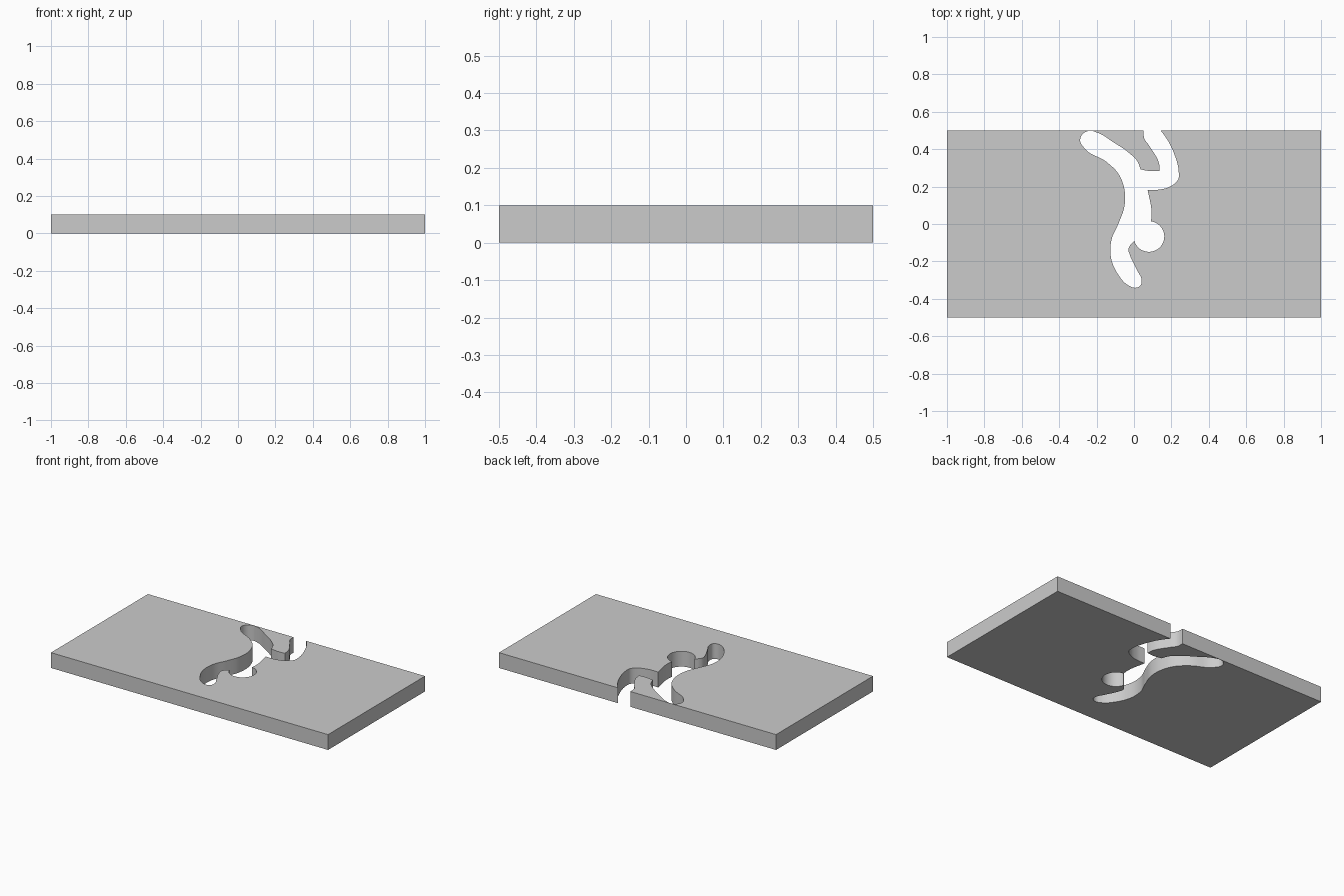
import bpy, bmesh, math
from mathutils import Vector, geometry

if "Cube" in bpy.data.objects:
    bpy.data.objects.remove(bpy.data.objects["Cube"])

HEIGHT = 0.1

def smooth(points, steps=6):
    """Rounded path through the points, as Bezier pieces."""
    p = [Vector((x, y, 0)) for x, y in points]
    out = [p[0]]
    for i in range(len(p) - 1):
        a, b = p[i], p[i + 1]
        length = (b - a).length

        def tangent(j):
            if j == 0 or j == len(p) - 1:
                return (b - a).normalized()
            u, v = p[j] - p[j - 1], p[j + 1] - p[j]
            return (u.normalized() * v.length + v.normalized() * u.length).normalized()

        h1 = a + tangent(i) * length * 0.35
        h2 = b - tangent(i + 1) * length * 0.35
        out += geometry.interpolate_bezier(a, h1, h2, b, steps + 1)[1:]
    return out

def arc(cx, cy, r, start, end, steps=28):
    return [Vector((cx + r * math.cos(math.radians(start + (end - start) * i / steps)),
                    cy + r * math.sin(math.radians(start + (end - start) * i / steps)), 0))
            for i in range(steps + 1)]

# Notch: inner side of the bent limb, opening on the back edge
limb_inner = smooth([(0.052, 0.5), (0.054, 0.46), (0.08, 0.42), (0.135, 0.318), (0.138, 0.285)])
hip = smooth([(0.138, 0.285), (0.085, 0.283), (0.035, 0.292)])

# Long left side: straight limb, back and lower limb
left_side = smooth([
    (0.035, 0.292), (0.018, 0.335), (-0.024, 0.378), (-0.11, 0.437), (-0.195, 0.488),
    (-0.238, 0.498), (-0.275, 0.481), (-0.288, 0.447), (-0.265, 0.405),
    (-0.147, 0.332), (-0.083, 0.268), (-0.051, 0.185), (-0.051, 0.095),
    (-0.083, 0.003), (-0.12, -0.083), (-0.125, -0.168), (-0.088, -0.265),
    (-0.027, -0.33), (0.005, -0.341), (0.035, -0.328), (0.04, -0.297),
    (0.018, -0.25), (-0.022, -0.165), (-0.03, -0.135), (-0.02, -0.113), (0.003, -0.09)])

# Round pocket, then the right side and outer side of the bent limb
pocket = arc(0.08, -0.067, 0.082, 197, 442)
right_side = smooth([(0.0914, 0.0142), (0.094, 0.06), (0.073, 0.183)])
limb_outer = smooth([(0.073, 0.183), (0.136, 0.184), (0.198, 0.203), (0.237, 0.24),
                     (0.239, 0.28), (0.217, 0.37), (0.158, 0.48), (0.142, 0.5)])

corners = [Vector(c) for c in ((1, 0.5, 0), (1, -0.5, 0), (-1, -0.5, 0), (-1, 0.5, 0))]
outline = []
for part in (limb_inner, hip, left_side, pocket, right_side, limb_outer, corners):
    for v in part:
        if not outline or (v - outline[-1]).length > 0.002:
            outline.append(v)

# Slab extruded from the single outline
bm = bmesh.new()
face = bm.faces.new([bm.verts.new(v) for v in outline])
grown = bmesh.ops.extrude_face_region(bm, geom=[face], use_keep_orig=True)
bmesh.ops.translate(bm, vec=(0, 0, HEIGHT),
                    verts=[g for g in grown["geom"] if isinstance(g, bmesh.types.BMVert)])
caps = [f for f in bm.faces if len(f.verts) > 4]
bmesh.ops.triangulate(bm, faces=caps, ngon_method='BEAUTY')
bmesh.ops.recalc_face_normals(bm, faces=bm.faces)
mesh = bpy.data.meshes.new("slab")
bm.to_mesh(mesh)
bm.free()
slab = bpy.data.objects.new("slab", mesh)
bpy.context.collection.objects.link(slab)
bpy.context.view_layer.objects.active = slab
slab.select_set(True)
bpy.ops.object.shade_smooth_by_angle(angle=math.radians(30))
